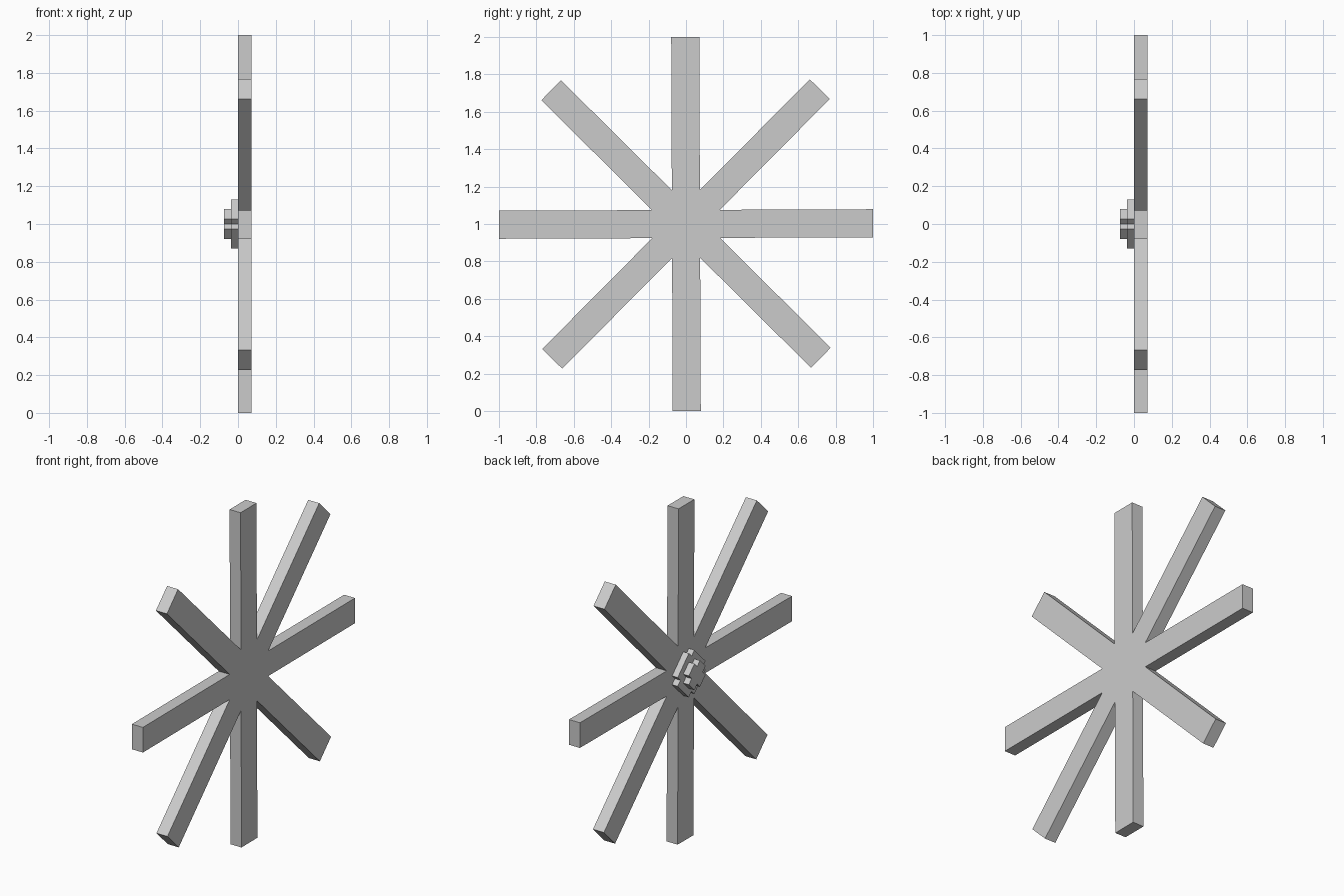
import bpy, bmesh
from math import radians, cos, sin

if "Cube" in bpy.data.objects:
    bpy.data.objects.remove(bpy.data.objects["Cube"])

U = 0.037             # step size shared by the hub and the plate thickness
TILT = radians(0.23)  # slight turn of the whole wheel about x


def extrude_profile(name, pts, x0, x1, turn):
    """Closed (y, z) outline around the wheel centre, extruded along x."""
    bm = bmesh.new()
    c, s = cos(turn), sin(turn)
    verts = [bm.verts.new((x0, y * c - z * s, 1 + y * s + z * c)) for y, z in pts]
    face = bm.faces.new(verts)
    new = bmesh.ops.extrude_face_region(bm, geom=[face])["geom"]
    bmesh.ops.translate(bm, vec=(x1 - x0, 0, 0),
                        verts=[v for v in new if isinstance(v, bmesh.types.BMVert)])
    bmesh.ops.recalc_face_normals(bm, faces=bm.faces)
    mesh = bpy.data.meshes.new(name)
    bm.to_mesh(mesh)
    bm.free()
    obj = bpy.data.objects.new(name, mesh)
    bpy.context.collection.objects.link(obj)
    return obj


def star_outline(half_width):
    """Eight spokes: two tip corners each, then the notch before the next spoke."""
    pts = []
    notch = half_width / sin(radians(22.5))
    for k in range(8):
        a = radians(45 * k)
        length = 1.0153 if k % 2 else 0.9997
        for side in (-half_width, half_width):
            pts.append((length * cos(a) - side * sin(a), length * sin(a) + side * cos(a)))
        b = a + radians(22.5)
        pts.append((notch * cos(b), notch * sin(b)))
    return pts


def notched_square(half, notch):
    """Square outline with a small square cut from each corner."""
    i = half - notch
    pts = []
    for c, s in ((1, 0), (0, 1), (-1, 0), (0, -1)):
        for y, z in ((half, -i), (half, i), (i, i)):
            pts.append((y * c - z * s, y * s + z * c))
    return pts


# Spoked plate
extrude_profile("spokes", star_outline(0.075), 0, 0.0725, TILT)

# Stepped hub on the -x side, turned 45 degrees
hub_turn = radians(45) + TILT
extrude_profile("hub_base", notched_square(3 * U, U), -U, 0.01, hub_turn)
extrude_profile("hub_cap", notched_square(2 * U, U), -2 * U, -U + 0.01, hub_turn)
